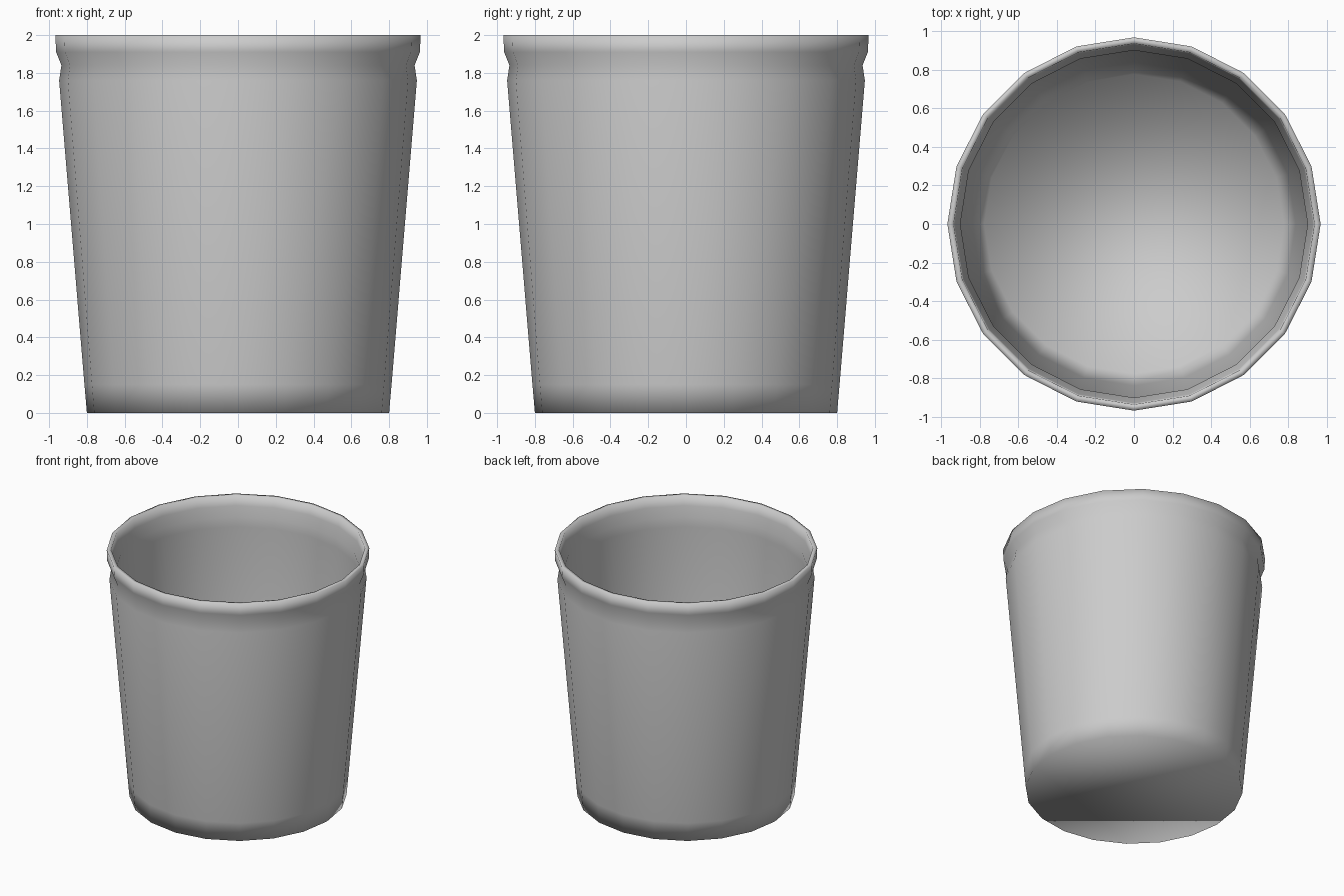
import bpy, bmesh, math

if "Cube" in bpy.data.objects:
    bpy.data.objects.remove(bpy.data.objects["Cube"])

SIDES = 20


def lathe(name, profile):
    """Revolve (radius, z) points around z; both ends are capped."""
    bm = bmesh.new()
    rings = []
    for r, z in profile:
        rings.append([bm.verts.new((r * math.cos(math.tau * i / SIDES),
                                    r * math.sin(math.tau * i / SIDES), z))
                      for i in range(SIDES)])
    for a, b in zip(rings, rings[1:]):
        for i in range(SIDES):
            j = (i + 1) % SIDES
            bm.faces.new((a[i], a[j], b[j], b[i]))
    bm.faces.new(rings[0][::-1])
    bm.faces.new(rings[-1])
    for f in bm.faces:
        f.smooth = True
    mesh = bpy.data.meshes.new(name)
    bm.to_mesh(mesh)
    bm.free()
    obj = bpy.data.objects.new(name, mesh)
    bpy.context.collection.objects.link(obj)
    return obj


# Tapered outer wall and flared lip
outside = [(0.80, 0.0), (0.813, 0.15), (0.947, 1.76), (0.935, 1.84),
           (0.963, 1.91), (0.967, 2.0)]
# Lip top, inner wall and inner floor
inside = [(0.935, 2.0), (0.928, 1.92), (0.90, 1.84), (0.905, 1.76),
          (0.838, 0.96), (0.776, 0.19)]
lathe("cup", outside + inside)
